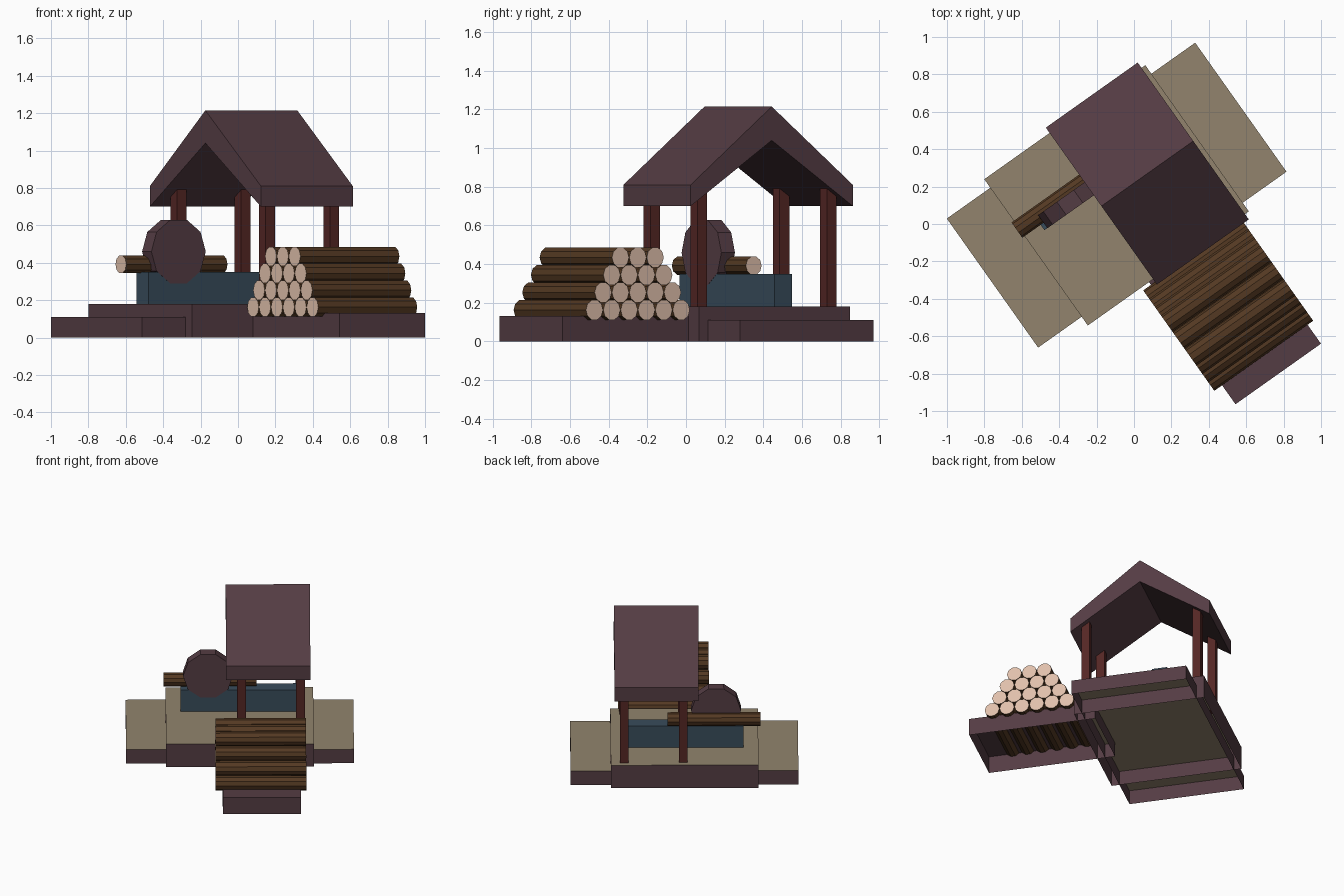
import bpy, bmesh, math

if "Cube" in bpy.data.objects:
    bpy.data.objects.remove(bpy.data.objects["Cube"])

ANGLE = math.radians(35.3)   # the whole mill is turned on its base


def material(name, r, g, b):
    m = bpy.data.materials.new(name)
    lin = [((c / 255 + 0.055) / 1.055) ** 2.4 for c in (r, g, b)]
    m.diffuse_color = (*lin, 1)
    m.use_nodes = True
    m.node_tree.nodes["Principled BSDF"].inputs["Base Color"].default_value = m.diffuse_color
    return m


PURPLE = material("purple timber", 84, 60, 67)
TAN = material("tan planks", 146, 132, 109)
BLUE = material("blue table", 56, 76, 91)
RED = material("red brown posts", 84, 38, 36)
BARK = material("bark", 84, 57, 34)
CUT = material("cut wood", 224, 192, 171)


def finish(name, bm, mats, rule=None):
    """Turn a bmesh built in mill coordinates into a rotated object."""
    bm.normal_update()
    if rule:
        for f in bm.faces:
            f.material_index = rule(f)
    me = bpy.data.meshes.new(name)
    bm.to_mesh(me)
    bm.free()
    for m in mats:
        me.materials.append(m)
    ob = bpy.data.objects.new(name, me)
    ob.rotation_euler.z = ANGLE
    bpy.context.collection.objects.link(ob)
    return ob


def box(name, u, v, z, mats, open_bottom=False, rule=None):
    bm = bmesh.new()
    bmesh.ops.create_cube(bm, size=1)
    for p in bm.verts:
        for i, (a, b) in enumerate((u, v, z)):
            p.co[i] = a if p.co[i] < 0 else b
    if open_bottom:
        bm.normal_update()
        low = [f for f in bm.faces if f.normal.z < -0.9]
        bmesh.ops.delete(bm, geom=low, context='FACES_ONLY')
    return finish(name, bm, mats, rule)


def prism(name, profile, axis, a, b, mats, rule=None):
    """Extrude a profile of (v, z) points along u from a to b."""
    bm = bmesh.new()
    place = (lambda p, q: (a, p, q)) if axis == 'u' else (lambda p, q: (p, a, q))
    face = bm.faces.new([bm.verts.new(place(p, q)) for p, q in profile])
    res = bmesh.ops.extrude_face_region(bm, geom=[face])
    for e in res['geom']:
        if isinstance(e, bmesh.types.BMVert):
            e.co[0 if axis == 'u' else 1] = b
    bmesh.ops.recalc_face_normals(bm, faces=bm.faces)
    return finish(name, bm, mats, rule)


def ring(cx, cz, r, n=10):
    return [(cx + r * math.cos(math.tau * i / n), cz + r * math.sin(math.tau * i / n))
            for i in range(n)]


def log(name, v, z, r, a, b):
    prism(name, ring(v, z, r), 'u', a, b, [BARK, CUT],
          lambda f: int(abs(f.normal.x) > 0.9))


# Platforms: hollow below, tan tops and purple sides
top_tan = lambda f: int(f.normal.z > 0.9)
box("low_platform", (-0.80, 0.827), (-0.243, 0.602), (0, 0.11), [PURPLE, TAN], True, top_tan)
box("main_platform", (-0.515, 0.54), (-0.30, 0.658), (0, 0.18), [PURPLE, TAN], True, top_tan)
box("log_deck", (-0.114, 0.446), (-1.10, -0.17), (0, 0.132), [PURPLE], True)

# Stacked log pile, one log fewer per row
for row in range(4):
    for i in range(6 - row):
        log(f"pile_log_{row}_{i}", -0.372 - 0.11 * (i + row / 2),
            0.163 + 0.0905 * row, 0.054, -0.165, 0.483)

# Saw table, blade and the log being cut
box("saw_table", (-0.41, 0.44), (0.25, 0.36), (0.18, 0.35), [BLUE])
prism("saw_blade", ring(-0.213, 0.46, 0.178), 'v', 0.249, 0.335, [PURPLE])
log("sawn_log", 0.335, 0.392, 0.05, -0.53, 0.133)

# Roof posts
for i, u in enumerate((0.024, 0.445)):
    for j, v in enumerate((-0.234, 0.586)):
        box(f"post_{i}_{j}", (u - 0.0305, u + 0.0305), (v - 0.0305, v + 0.0305),
            (0.18, 0.80), [RED])

# Gabled roof with a thick fascia
prism("roof", [(-0.335, 0.70), (-0.335, 0.81), (0.179, 1.215), (0.693, 0.81),
               (0.693, 0.70), (0.179, 1.04)], 'u', -0.087, 0.515, [PURPLE])
